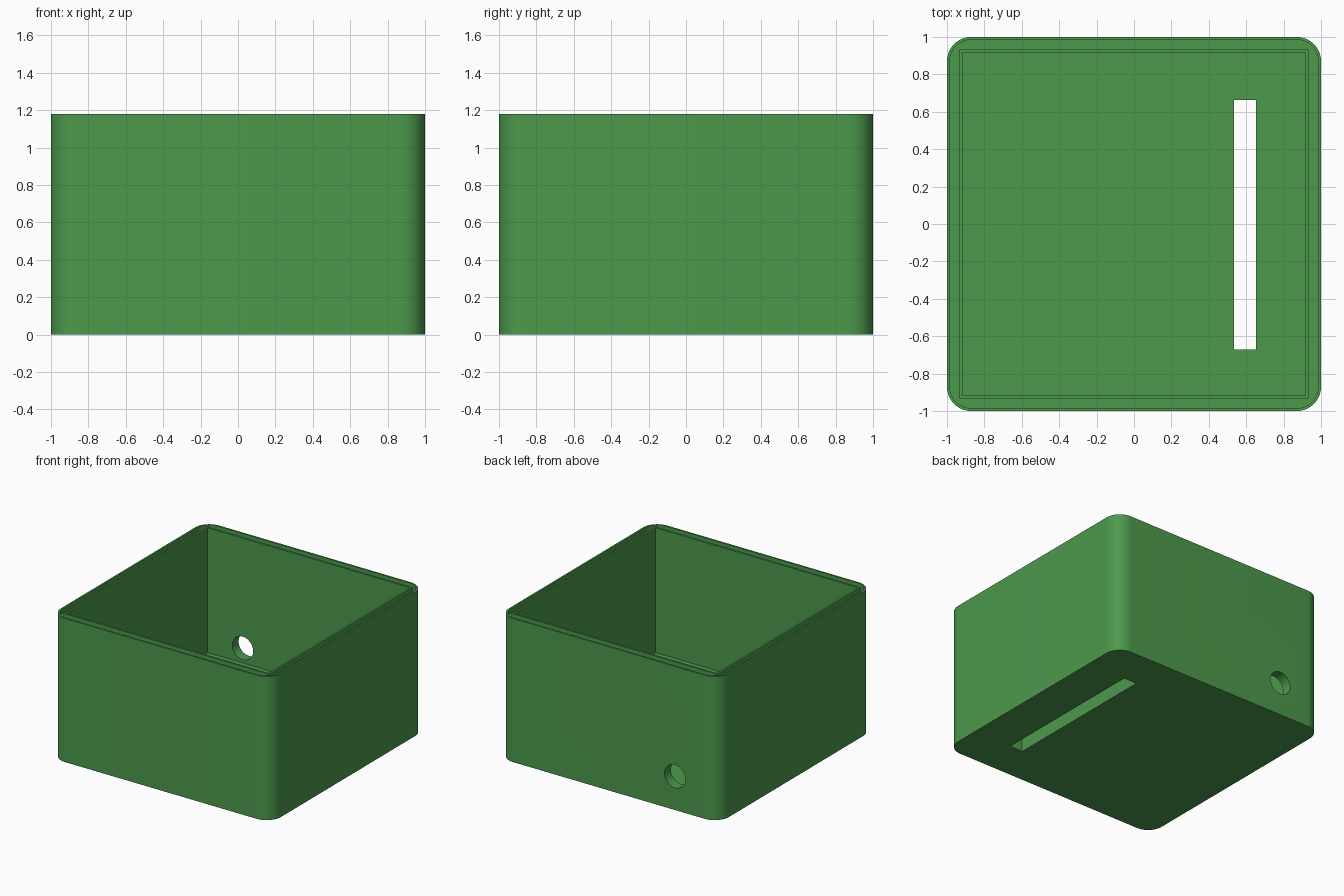
import bpy, bmesh, math

if "Cube" in bpy.data.objects:
    bpy.data.objects.remove(bpy.data.objects["Cube"])

HEIGHT, FLOOR = 1.18, 0.155


def prism(name, outline, z0, z1):
    """Extrude a closed xy outline from z0 to z1."""
    bm = bmesh.new()
    face = bm.faces.new([bm.verts.new((x, y, z0)) for x, y in outline])
    new = bmesh.ops.extrude_face_region(bm, geom=[face])["geom"]
    bmesh.ops.translate(bm, vec=(0, 0, z1 - z0),
                        verts=[v for v in new if isinstance(v, bmesh.types.BMVert)])
    bmesh.ops.recalc_face_normals(bm, faces=bm.faces)
    mesh = bpy.data.meshes.new(name)
    bm.to_mesh(mesh)
    bm.free()
    obj = bpy.data.objects.new(name, mesh)
    bpy.context.collection.objects.link(obj)
    return obj


def rounded_square(half, radius, steps=16):
    points = []
    for quarter, (sx, sy) in enumerate([(1, 1), (-1, 1), (-1, -1), (1, -1)]):
        for i in range(steps + 1):
            a = math.pi / 2 * (quarter + i / steps)
            points.append((sx * (half - radius) + radius * math.cos(a),
                           sy * (half - radius) + radius * math.sin(a)))
    return points


def rectangle(x0, x1, y0, y1):
    return [(x0, y0), (x1, y0), (x1, y1), (x0, y1)]


def cut(target, cutter):
    mod = target.modifiers.new("cut", "BOOLEAN")
    mod.operation, mod.solver, mod.object = "DIFFERENCE", "EXACT", cutter
    bpy.context.view_layer.objects.active = target
    bpy.ops.object.modifier_apply(modifier=mod.name)
    bpy.data.objects.remove(cutter)


# Open box with rounded outer corners and a square cavity
box = prism("open_box", rounded_square(1.0, 0.13), 0, HEIGHT)
cut(box, prism("cavity", rectangle(-0.918, 0.918, -0.918, 0.918), FLOOR, HEIGHT + 0.2))

# Groove in the rim, between two thin lips
groove = prism("groove", rounded_square(0.985, 0.115), HEIGHT - 0.04, HEIGHT + 0.1)
cut(groove, prism("groove_core", rectangle(-0.934, 0.934, -0.934, 0.934), 0.5, 2))
cut(box, groove)

# Long slot through the floor
cut(box, prism("floor_slot", rectangle(0.535, 0.653, -0.672, 0.664), -0.1, FLOOR + 0.1))

# Round cable hole through the back wall
bpy.ops.mesh.primitive_cylinder_add(vertices=48, radius=0.095, depth=0.4,
                                    location=(-0.6, 1.0, 0.276),
                                    rotation=(math.pi / 2, 0, 0))
cut(box, bpy.context.object)

# Single green finish, smooth on the curved parts only
green = bpy.data.materials.new("green")
green.diffuse_color = (0.073, 0.319, 0.073, 1)
green.use_nodes = True
green.node_tree.nodes["Principled BSDF"].inputs["Base Color"].default_value = green.diffuse_color
box.data.materials.clear()
box.data.materials.append(green)
for face in box.data.polygons:
    face.material_index = 0
bpy.ops.object.select_all(action="DESELECT")
box.select_set(True)
bpy.context.view_layer.objects.active = box
bpy.ops.object.shade_smooth_by_angle(angle=math.radians(30))
